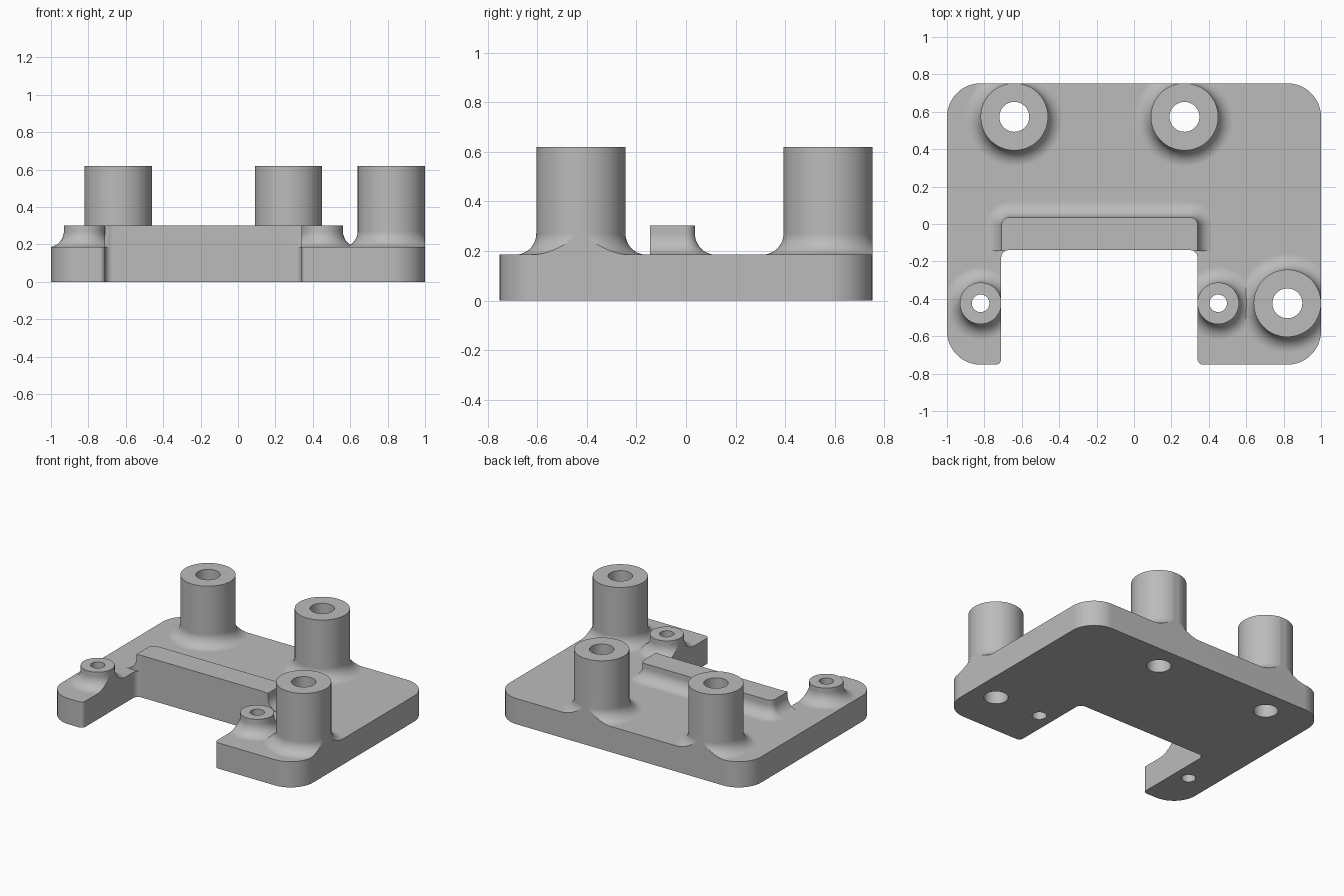
import bpy
import bmesh
from math import sin, cos, pi
from mathutils import Vector

if "Cube" in bpy.data.objects:
    bpy.data.objects.remove(bpy.data.objects["Cube"], do_unlink=True)

TOP = 0.185      # plate thickness
FILLET = 0.085   # blend radius at the foot of raised parts
EDGE = 0.752     # half depth of the plate

grey = bpy.data.materials.new("light_grey")
grey.use_nodes = True
grey.diffuse_color = (0.5, 0.5, 0.5, 1)
grey.node_tree.nodes["Principled BSDF"].inputs["Base Color"].default_value = (0.5, 0.5, 0.5, 1)


def loft(name, rings):
    """Solid through a stack of (outline, z) rings with equal point counts."""
    bm = bmesh.new()
    loops = [[bm.verts.new((x, y, z)) for x, y in pts] for pts, z in rings]
    bm.faces.new(loops[0][::-1])
    bm.faces.new(loops[-1])
    n = len(loops[0])
    for low, high in zip(loops, loops[1:]):
        for i in range(n):
            j = (i + 1) % n
            bm.faces.new((low[i], low[j], high[j], high[i]))
    bmesh.ops.recalc_face_normals(bm, faces=bm.faces)
    mesh = bpy.data.meshes.new(name)
    bm.to_mesh(mesh)
    bm.free()
    mesh.materials.append(grey)
    obj = bpy.data.objects.new(name, mesh)
    bpy.context.collection.objects.link(obj)
    return obj


def rounded(corners, steps=12):
    """Right-angled outline from (x, y, radius) corners."""
    pts = []
    for i, (x, y, r) in enumerate(corners):
        p = Vector((x, y))
        if r == 0:
            pts.append(p)
            continue
        a = (Vector(corners[i - 1][:2]) - p).normalized()
        b = (Vector(corners[(i + 1) % len(corners)][:2]) - p).normalized()
        centre = p + r * (a + b)
        for k in range(steps + 1):
            t = pi / 2 * k / steps
            pts.append(centre - r * (b * cos(t) + a * sin(t)))
    return pts


def circle(x, y, r, n=72):
    return [(x + r * cos(2 * pi * i / n), y + r * sin(2 * pi * i / n)) for i in range(n)]


def foot_profile(height, steps=12):
    """(outward offset, z) pairs: buried foot, concave blend, straight wall."""
    rows = [(FILLET, TOP / 2)]
    for k in range(steps + 1):
        t = pi / 2 * k / steps
        rows.append((FILLET * (1 - sin(t)), TOP + FILLET * (1 - cos(t))))
    return rows + [(0, height)]


def combine(target, tool, operation):
    mod = target.modifiers.new(operation.lower(), "BOOLEAN")
    mod.operation, mod.solver, mod.object = operation, "EXACT", tool
    bpy.context.view_layer.objects.active = target
    bpy.ops.object.modifier_apply(modifier=mod.name)
    bpy.data.objects.remove(tool, do_unlink=True)


# Oversized slab, trimmed to the outline later
slab = rounded([(-1.3, -1, 0), (1.3, -1, 0), (1.3, 1, 0), (-1.3, 1, 0)])
plate = loft("mounting_plate", [(slab, -0.1), (slab, TOP)])

# Bosses: x, y, radius, hole radius, height
tall = (0.18, 0.08, 0.62)
short = (0.111, 0.047, 0.302)
bosses = [(-0.64, 0.573, *tall), (0.27, 0.573, *tall), (0.82, -0.424, *tall),
          (-0.82, -0.424, *short), (0.45, -0.424, *short)]
for x, y, r, hole, height in bosses:
    boss = loft("boss", [(circle(x, y, r + o), z) for o, z in foot_profile(height)])
    combine(plate, boss, "UNION")

# Stop ridge behind the slot, square at the front
ridge_rings = []
for o, z in foot_profile(0.302):
    outline = rounded([(-0.708 - o, -0.145, 0), (0.34 + o, -0.145, 0),
                       (0.34 + o, 0.036 + o, 0.04 + o), (-0.708 - o, 0.036 + o, 0.04 + o)])
    ridge_rings.append((outline, z))
combine(plate, loft("stop_ridge", ridge_rings), "UNION")

# Trim everything to the slotted, rounded outline
outline = rounded([(-1, -EDGE, 0.18), (-0.71, -EDGE, 0.03), (-0.71, -0.14, 0.04),
                   (0.34, -0.14, 0.04), (0.34, -EDGE, 0.03), (1, -EDGE, 0.18),
                   (1, EDGE, 0.18), (-1, EDGE, 0.18)])
combine(plate, loft("outline_trim", [(outline, 0), (outline, 1)]), "INTERSECT")

# Through holes
for x, y, r, hole, height in bosses:
    ring = circle(x, y, hole, 48)
    combine(plate, loft("hole_cutter", [(ring, -0.3), (ring, 1.2)]), "DIFFERENCE")

# Smooth shading with crisp edges and flat large faces
plate.data.materials.clear()
plate.data.materials.append(grey)
plate.data.polygons.foreach_set("material_index", [0] * len(plate.data.polygons))
bpy.ops.object.select_all(action="DESELECT")
plate.select_set(True)
bpy.context.view_layer.objects.active = plate
bpy.ops.object.shade_smooth_by_angle(angle=pi / 6)
weighted = plate.modifiers.new("weighted_normals", "WEIGHTED_NORMAL")
weighted.keep_sharp = True
